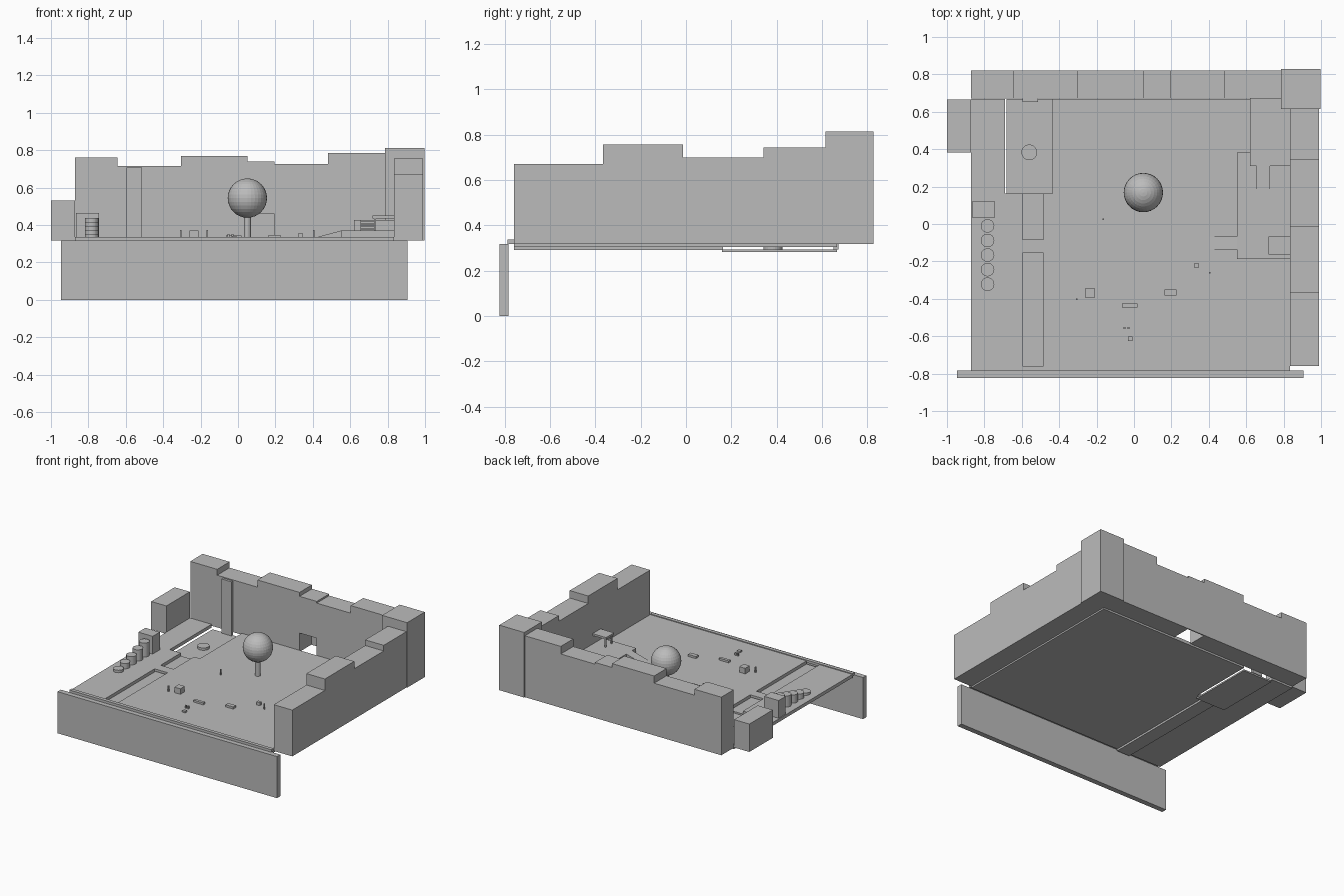
import bpy, math

stone = bpy.data.materials.new("stone grey")
stone.diffuse_color = (0.5, 0.5, 0.5, 1)


def mesh(name, verts, faces):
    me = bpy.data.meshes.new(name)
    me.from_pydata(verts, [], faces)
    me.materials.append(stone)
    ob = bpy.data.objects.new(name, me)
    bpy.context.collection.objects.link(ob)
    return ob


def prism(name, outline, y0, y1):
    """Extrude an x-z outline (counter-clockwise seen from the front) along y."""
    n = len(outline)
    verts = [(x, y, z) for y in (y0, y1) for x, z in outline]
    faces = [tuple(range(n)), tuple(range(2 * n - 1, n - 1, -1))]
    faces += [(i, i + n, (i + 1) % n + n, (i + 1) % n) for i in range(n)]
    return mesh(name, verts, faces)


def box(name, x0, x1, y0, y1, z0, z1):
    return prism(name, [(x0, z0), (x1, z0), (x1, z1), (x0, z1)], y0, y1)


def cylinder(name, x, y, r, z0, z1, sides=24):
    bpy.ops.mesh.primitive_cylinder_add(vertices=sides, radius=r, depth=z1 - z0,
                                        location=(x, y, (z0 + z1) / 2))
    ob = bpy.context.object
    ob.name = name
    ob.data.materials.append(stone)


BASE, GROUND, UNDER = 0.317, 0.33, 0.305

# Front retaining wall and its coping
box("front_retaining_wall", -0.946, 0.905, -0.823, -0.783, 0, 0.317)
box("front_coping", -0.872, 0.834, -0.787, -0.76, 0.317, 0.336)

# Courtyard floor, leaving the water channel and pool open
box("floor_left", -0.872, -0.69, -0.76, 0.667, UNDER, GROUND)
box("floor_left_bank", -0.69, -0.595, -0.76, 0.163, UNDER, GROUND)
box("floor_right_bank", -0.485, -0.435, -0.76, 0.163, UNDER, GROUND)
box("floor_main", -0.435, 0.834, -0.76, 0.667, UNDER, GROUND)
box("channel_water", -0.595, -0.485, -0.76, 0.163, 0.29, 0.306)
box("pool_water", -0.682, -0.435, 0.158, 0.667, 0.283, 0.294)
box("footbridge", -0.597, -0.483, -0.155, -0.083, 0.312, GROUND)
cylinder("pool_stone", -0.56, 0.383, 0.042, 0.29, 0.312)
box("waterfall", -0.595, -0.512, 0.652, 0.672, 0.294, 0.707)

# Back wall with stepped top; one bay holds a recessed gate
back = [(-0.872, -0.645, 0.76), (-0.645, -0.305, 0.715), (-0.305, 0.05, 0.77),
        (0.05, 0.195, 0.74), (0.195, 0.482, 0.727), (0.482, 0.787, 0.785)]
for i, (x0, x1, top) in enumerate(back):
    box(f"back_wall_{i}", x0, x1, 0.67, 0.82, 0.46 if i == 3 else BASE, top)
box("gate_recess_back", 0.05, 0.195, 0.812, 0.82, BASE, 0.46)

# Right wall, corner tower and left wall stub
right = [(-0.76, -0.367, 0.67), (-0.367, -0.013, 0.757),
         (-0.013, 0.342, 0.70), (0.342, 0.617, 0.743)]
for i, (y0, y1, top) in enumerate(right):
    box(f"right_wall_{i}", 0.834, 0.99, y0, y1, BASE, top)
box("corner_tower", 0.785, 0.996, 0.615, 0.828, BASE, 0.813)
box("left_wall_stub", -1.0, -0.872, 0.382, 0.665, BASE, 0.53)

# Round tree
cylinder("tree_trunk", 0.05, 0.168, 0.019, GROUND, 0.46, 16)
bpy.ops.mesh.primitive_uv_sphere_add(segments=32, ring_count=16, radius=0.105,
                                     location=(0.05, 0.168, 0.544))
bpy.context.object.name = "tree_crown"
bpy.context.object.data.materials.append(stone)

# Rising row of round steps up to a block
for i in range(5):
    cylinder(f"round_step_{i}", -0.783, -0.01 - 0.078 * i, 0.036,
             GROUND, 0.437 - 0.022 * i)
box("step_block", -0.866, -0.744, 0.035, 0.12, GROUND, 0.465)

# Terraces on the right with ramp, stairs and table
box("lower_terrace", 0.55, 0.834, -0.186, 0.383, GROUND, 0.37)
prism("ramp", [(0.402, GROUND), (0.55, GROUND), (0.55, 0.37)], -0.136, -0.066)
box("upper_terrace", 0.62, 0.834, 0.31, 0.67, GROUND, 0.427)
for i in range(8):
    box(f"stair_{i}", 0.655, 0.727, 0.17 + i * 0.0175, 0.31,
        0.37, 0.377 + i * 0.007)
box("table_top", 0.72, 0.834, -0.162, -0.066, 0.435, 0.45)
for i, y in enumerate((-0.15, -0.078)):
    box(f"table_leg_{i}", 0.728, 0.738, y - 0.005, y + 0.005, 0.37, 0.435)

# Small yard furniture
box("crate", -0.26, -0.21, -0.395, -0.342, GROUND, 0.372)
box("bench_left", -0.063, 0.02, -0.446, -0.424, GROUND, 0.345)
box("bench_right", 0.162, 0.228, -0.383, -0.35, GROUND, 0.346)
box("small_crate", 0.32, 0.347, -0.233, -0.212, GROUND, 0.354)
box("low_stool", -0.033, -0.008, -0.625, -0.602, GROUND, 0.342)
for i, x in enumerate((-0.05, -0.03)):
    box(f"short_post_{i}", x - 0.005, x + 0.005, -0.561, -0.551, GROUND, 0.352)
for i, (x, y) in enumerate([(-0.305, -0.402), (-0.165, 0.026), (0.405, -0.26)]):
    box(f"lamp_post_{i}", x - 0.004, x + 0.004, y - 0.004, y + 0.004,
        GROUND, 0.373)
